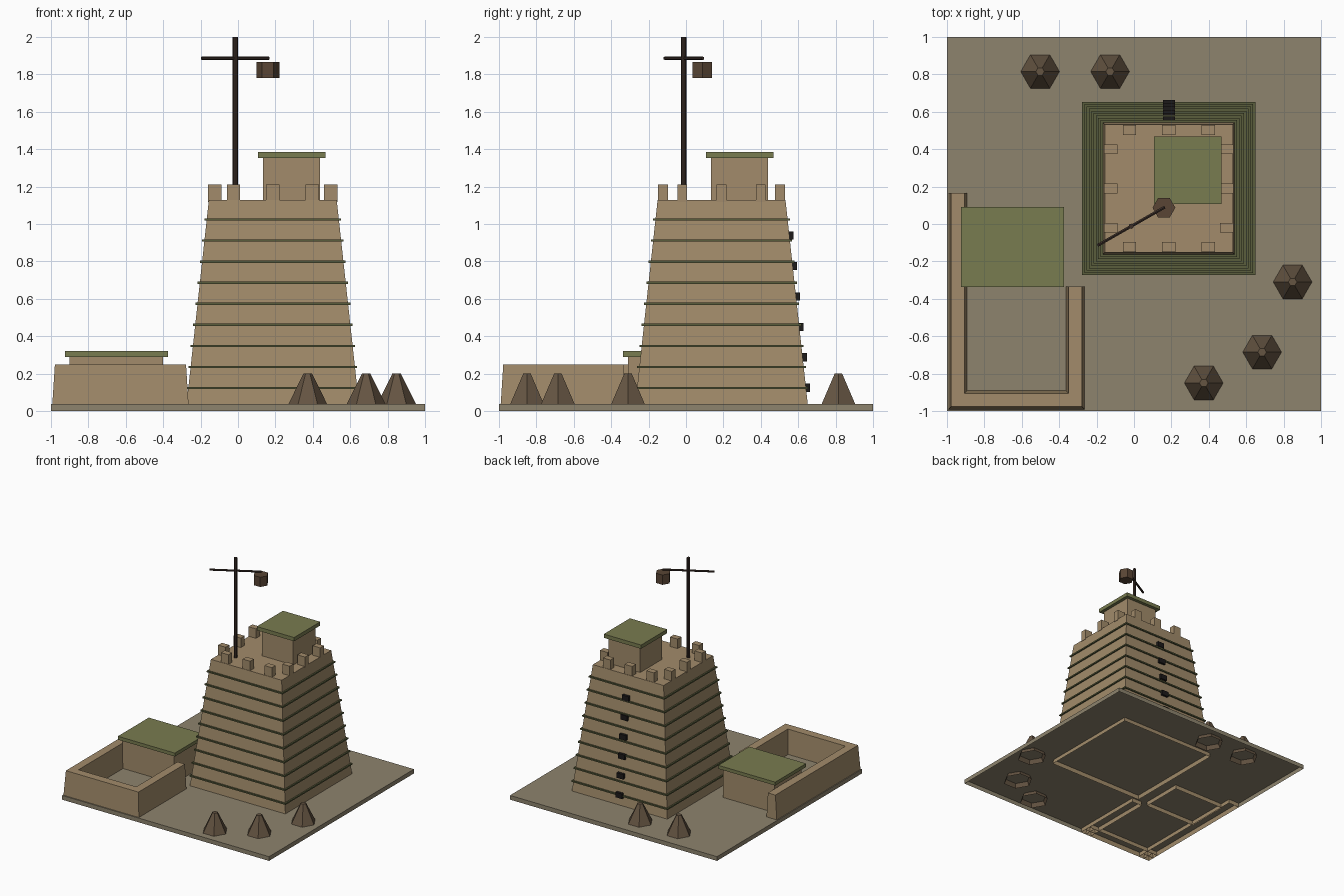
import bpy, bmesh, math
from mathutils import Matrix, Vector

if "Cube" in bpy.data.objects:
    bpy.data.objects.remove(bpy.data.objects["Cube"])

def material(name, r, g, b):
    m = bpy.data.materials.new(name)
    m.diffuse_color = (r, g, b, 1)
    m.use_nodes = True
    m.node_tree.nodes["Principled BSDF"].inputs["Base Color"].default_value = m.diffuse_color
    return m

EARTH = material("earth", .36, .26, .145)
SOIL = material("soil", .27, .23, .155)
MOSS = material("moss", .19, .20, .08)
TRIM = material("trim", .10, .11, .045)
BARK = material("bark", .13, .09, .055)
TIMBER = material("timber", .045, .028, .022)
LANTERN = material("lantern", .10, .06, .035)
DARK = material("dark", .012, .01, .01)

def finish(name, bm, mat, open_bottom=False):
    bmesh.ops.recalc_face_normals(bm, faces=bm.faces)
    if open_bottom:
        low = [f for f in bm.faces if f.normal.z < -.9]
        bmesh.ops.delete(bm, geom=low, context='FACES_ONLY')
    me = bpy.data.meshes.new(name)
    bm.to_mesh(me)
    bm.free()
    me.materials.append(mat)
    ob = bpy.data.objects.new(name, me)
    bpy.context.collection.objects.link(ob)
    return ob

# box whose top may be narrower: centre, half sizes at bottom and top
def block(name, x, y, z0, z1, half, mat, top=None, open_bottom=False):
    top = top or half
    bm = bmesh.new()
    bmesh.ops.create_cube(bm, size=2)
    for v in bm.verts:
        h = top if v.co.z > 0 else half
        v.co = (x + v.co.x * h[0], y + v.co.y * h[1], z1 if v.co.z > 0 else z0)
    return finish(name, bm, mat, open_bottom)

# upright prism or cone with a corner pointing along y
def prism(name, x, y, z0, z1, r0, r1, sides, mat, open_bottom=False):
    bm = bmesh.new()
    m = Matrix.Translation((x, y, (z0 + z1) / 2)) @ Matrix.Rotation(math.pi / 2, 4, 'Z')
    bmesh.ops.create_cone(bm, cap_ends=True, segments=sides, radius1=r0, radius2=r1,
                          depth=z1 - z0, matrix=m)
    return finish(name, bm, mat, open_bottom)

# Ground
G = .037
block("ground", 0, 0, 0, G, (1, 1), SOIL, open_bottom=True)

# Tapered tower
TX, TY, TH = .186, .19, 1.127
B, T = .465, .342
def tower_half(z):
    return B + (T - B) * z / TH
block("tower", TX, TY, 0, TH, (B, B), EARTH, (T, T), True)

# Horizontal bands
for i in range(9):
    z = .123 + .1126 * i
    h = tower_half(z) + .012
    block(f"band_{i}", TX, TY, z - .006, z + .006, (h, h), TRIM)

# Windows up the back face
for i in range(6):
    z = .124 + .163 * i
    block(f"window_{i}", TX, TY + tower_half(z) + .006, z - .022, z + .022, (.032, .016), DARK)

# Battlements, three per side
n = 0
for s in (-1, 1):
    for o in (-.21, 0, .21):
        for dx, dy in ((o, s * .313), (s * .31, o)):
            block(f"merlon_{n}", TX + dx, TY + dy, TH - .01, 1.21, (.036, .026), EARTH)
            n += 1

# Rooftop cabin
block("cabin", .287, .287, TH - .005, 1.352, (.152, .152), EARTH)
block("cabin_roof", .287, .287, 1.352, 1.385, (.18, .18), MOSS)

# Mast, cross arm and lantern
MX, MY = -.015, -.012
prism("mast", MX, MY, TH - .005, 2, .014, .014, 8, TIMBER)
bm = bmesh.new()
arm = Vector((.36, .205, 0))
bmesh.ops.create_cone(bm, cap_ends=True, segments=6, radius1=.009, radius2=.009, depth=arm.length,
                      matrix=Matrix.Translation((MX, MY, 1.886)) @
                      arm.to_track_quat('Z', 'Y').to_matrix().to_4x4())
finish("cross_arm", bm, TIMBER)
prism("lantern", .16, .087, 1.78, 1.865, .061, .061, 6, LANTERN)

# Courtyard walls with sloping sides, and corner posts
WB, WT, WZ = .052, .036, .25
LX, RX, FY = -.943, -.314, -.941
def wall(name, x0, y0, x1, y1):
    hx, hy = abs(x1 - x0) / 2, abs(y1 - y0) / 2
    bot = (hx or WB, hy or WB)
    top = (hx or WT, hy or WT)
    block(name, (x0 + x1) / 2, (y0 + y1) / 2, 0, WZ, bot, EARTH, top, True)
wall("left_wall", LX, FY, LX, .165)
wall("front_wall", LX, FY, RX, FY)
wall("right_wall", RX, FY, RX, -.335)
for name, x in (("left_corner", LX), ("right_corner", RX)):
    block(name, x, FY, 0, WZ, (WB, WB), EARTH, (WT, WT), True)

# Low house in the courtyard
block("house", -.65, -.123, 0, .29, (.25, .187), EARTH, open_bottom=True)
block("house_roof", -.65, -.123, .29, .32, (.275, .213), MOSS)

# Six-sided cones around the tower
for i, (x, y) in enumerate(((-.502, .815), (-.128, .815), (.848, -.31), (.685, -.685), (.373, -.85))):
    prism(f"cone_{i}", x, y, 0, .2, .122, .023, 6, BARK, True)
